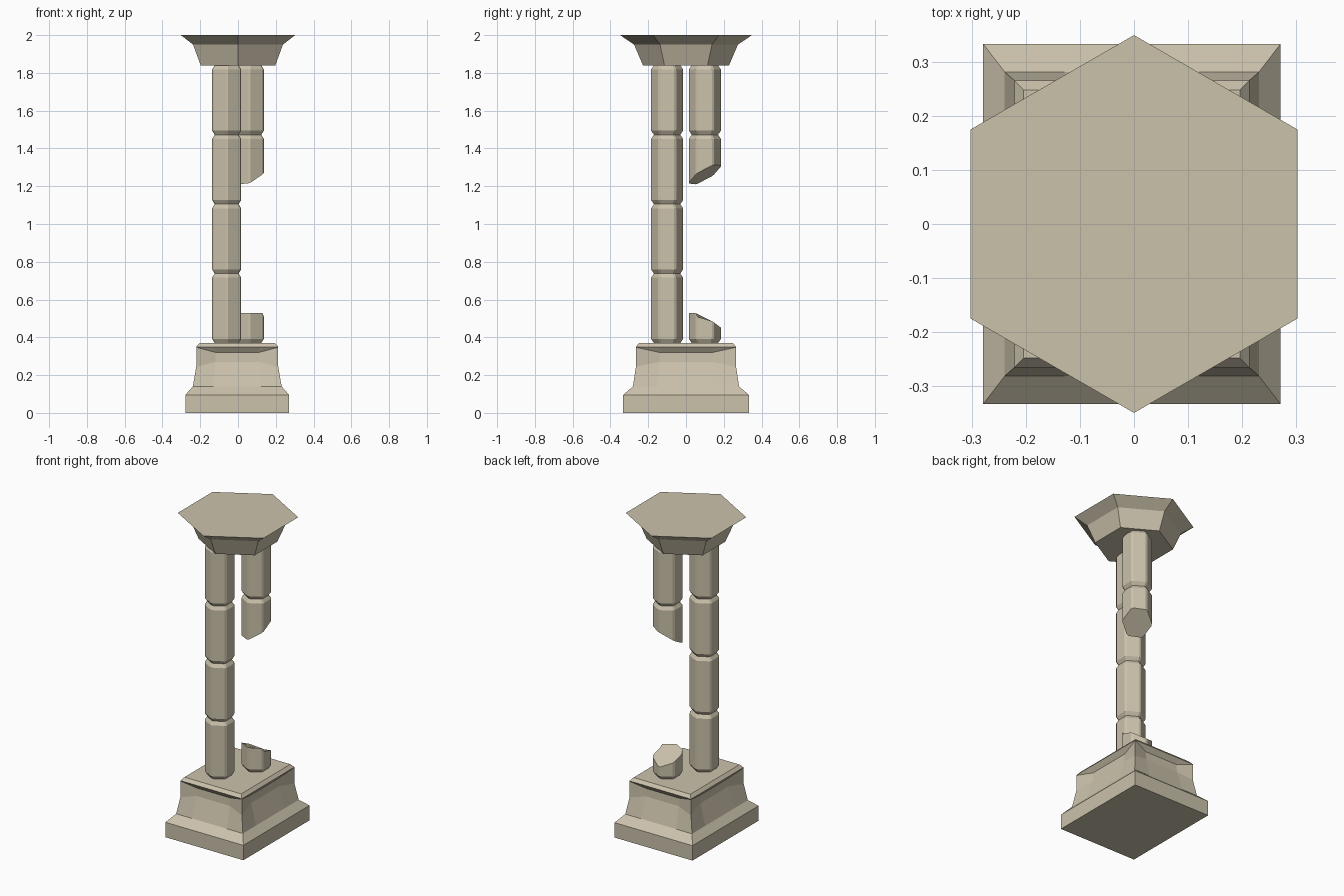
import bpy
import math

if "Cube" in bpy.data.objects:
    bpy.data.objects.remove(bpy.data.objects["Cube"])

stone = bpy.data.materials.new("stone")
stone.diffuse_color = (0.60, 0.54, 0.41, 1)
stone.use_nodes = True
stone.node_tree.nodes["Principled BSDF"].inputs["Base Color"].default_value = stone.diffuse_color


def loft(name, rings):
    """Skin a stack of closed rings (bottom to top) and cap both ends."""
    n = len(rings[0])
    verts = [p for ring in rings for p in ring]
    faces = [tuple(reversed(range(n)))]
    for k in range(len(rings) - 1):
        a, b = k * n, (k + 1) * n
        for i in range(n):
            j = (i + 1) % n
            faces.append((a + i, a + j, b + j, b + i))
    faces.append(tuple(range(len(verts) - n, len(verts))))
    mesh = bpy.data.meshes.new(name)
    mesh.from_pydata(verts, [], faces)
    mesh.materials.append(stone)
    obj = bpy.data.objects.new(name, mesh)
    bpy.context.collection.objects.link(obj)
    return obj


# Pedestal: rectangular rings, each side split in three so its middle can be hollowed
def rect_ring(hx, hy, z, inset=0.0, z_mid=None):
    z_mid = z if z_mid is None else z_mid
    f, cx = 0.53, -0.004
    pts = []
    for sx, sy in ((-1, -1), (1, -1), (1, 1), (-1, 1)):
        pts.append((cx + sx * hx, sy * hy, z))
        if sx * sy > 0:   # side running along x
            for t in (f, -f):
                pts.append((cx + sx * hx * t, sy * (hy - inset), z_mid))
        else:             # side running along y
            for t in (f, -f):
                pts.append((cx + sx * (hx - inset), sy * hy * t, z_mid))
    return pts


loft("pedestal", [
    rect_ring(0.275, 0.333, 0.0),
    rect_ring(0.275, 0.333, 0.095),
    rect_ring(0.235, 0.281, 0.14),
    rect_ring(0.217, 0.265, 0.245, 0.022, 0.27),
    rect_ring(0.217, 0.265, 0.3475, 0.024, 0.32),
    rect_ring(0.217, 0.265, 0.35),
    rect_ring(0.200, 0.248, 0.37),
])


# Columns: hexagonal drums with slightly chamfered edges and pinched joints
def hex_ring(cx, cy, s, height):
    """height is a number or a function of (x, y)."""
    r, c = 0.089, 0.09
    corners = [(r * math.cos(math.radians(30 + 60 * i)),
                r * math.sin(math.radians(30 + 60 * i))) for i in range(6)]
    pts = []
    for i, (px, py) in enumerate(corners):
        for qx, qy in (corners[i - 1], corners[(i + 1) % 6]):
            x = cx + s * (px + c * (qx - px))
            y = cy + s * (py + c * (qy - py))
            pts.append((x, y, height(x, y) if callable(height) else height))
    return pts


Z0, DRUM, PINCH, BEV = 0.37, 0.3675, 0.82, 0.022


def drum(name, cx, cy, z, bottom=None, top=None):
    """A full drum, or one broken off along a bottom or top surface."""
    rings = []
    if bottom:
        rings.append(hex_ring(cx, cy, 1, bottom))
    else:
        rings += [hex_ring(cx, cy, PINCH, z), hex_ring(cx, cy, 1, z + BEV)]
    if top:
        rings.append(hex_ring(cx, cy, 1, top))
    else:
        rings += [hex_ring(cx, cy, 1, z + DRUM - BEV), hex_ring(cx, cy, PINCH, z + DRUM)]
    return loft(name, rings)


# Whole column
for k in range(4):
    drum(f"whole_column_drum_{k + 1}", -0.06, -0.1, Z0 + k * DRUM)


# Broken column: slanted lower end on the hanging part, stepped top on the stump
def hanging_break(x, y):
    return 1.262 + 0.37 * (x - 0.06) + 0.53 * (y - 0.1)


def stump_break(x, y):
    steps = [(0.0, 0.53), (0.05, 0.53), (0.065, 0.505), (0.14, 0.485), (0.2, 0.44)]
    for (y0, z0), (y1, z1) in zip(steps, steps[1:]):
        if y <= y1:
            return z0 + (z1 - z0) * (y - y0) / (y1 - y0)
    return steps[-1][1]


drum("hanging_drum_top", 0.06, 0.1, Z0 + 3 * DRUM)
drum("hanging_drum_broken", 0.06, 0.1, Z0 + 2 * DRUM, bottom=hanging_break)
drum("column_stump", 0.06, 0.1, Z0, top=stump_break)


# Capital: flaring hexagon with points to front and back
def plain_hex(r, z):
    return [(r * math.cos(math.radians(30 + 60 * i)),
             r * math.sin(math.radians(30 + 60 * i)), z) for i in range(6)]


loft("capital", [plain_hex(0.228, 1.84), plain_hex(0.275, 1.95), plain_hex(0.349, 2.0)])
